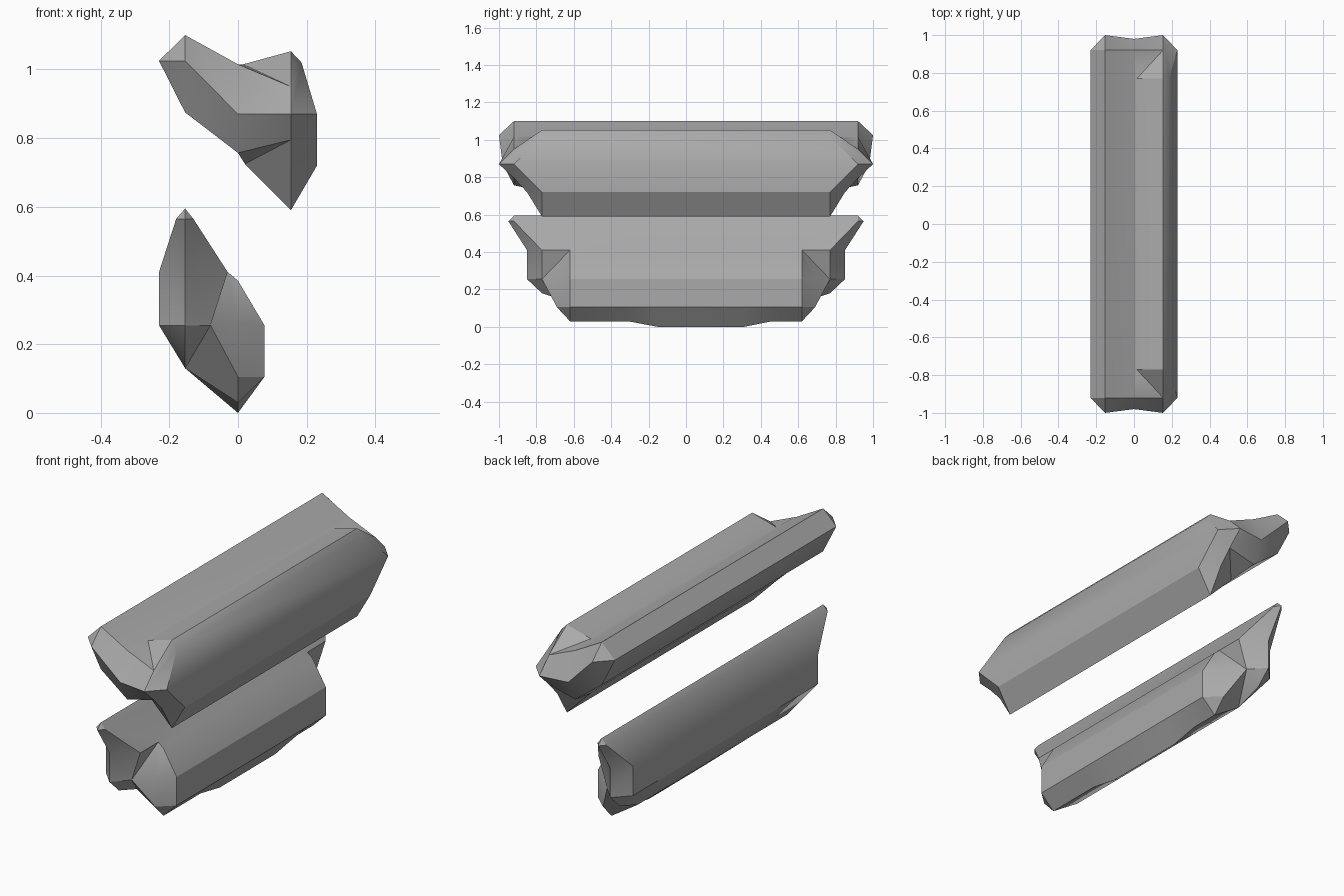
import bpy
import bmesh
import math

cube = bpy.data.objects.get("Cube")
if cube:
    bpy.data.objects.remove(cube)

grey = bpy.data.materials.new("plain_grey")
grey.use_nodes = True
colour = (0.4, 0.4, 0.4, 1)
grey.diffuse_color = colour
grey.node_tree.nodes["Principled BSDF"].inputs["Base Color"].default_value = colour


def make_bar(name, ring, tips, caps, dips=()):
    """Bar along y. ring: letter -> (x, z, half length) around the section;
    tips: points of each faceted end; caps: end faces spelled by letters;
    dips: (y, bottom z) stations where the keel letter k changes height."""
    bm = bmesh.new()
    ends = []
    for side in (-1, 1):
        points = {**ring, **tips}
        ends.append({n: bm.verts.new((x, side * y, z)) for n, (x, z, y) in points.items()})
    loops = [ends[0]]
    for y, z in dips:
        loops.append({n: bm.verts.new((p[0], y, z if n == "k" else p[1]))
                      for n, p in ring.items()})
    loops.append(ends[1])
    # long sides
    names = list(ring)
    for a, b in zip(loops, loops[1:]):
        for n, m in zip(names, names[1:] + names[:1]):
            bm.faces.new((a[n], a[m], b[m], b[n]))
    # faceted ends
    for end in ends:
        for word in caps.split():
            bm.faces.new([end[n] for n in word])
    bmesh.ops.recalc_face_normals(bm, faces=bm.faces)
    mesh = bpy.data.meshes.new(name)
    bm.to_mesh(mesh)
    bm.free()
    mesh.materials.append(grey)
    obj = bpy.data.objects.new(name, mesh)
    bpy.context.collection.objects.link(obj)
    bpy.ops.object.select_all(action="DESELECT")
    obj.select_set(True)
    bpy.context.view_layer.objects.active = obj
    bpy.ops.object.shade_smooth_by_angle(angle=math.radians(30))


# upper bar: sloping wing on the right, deep keel on the left
make_bar(
    "upper_bar",
    {"a": (-.23, 1.025, .92), "b": (-.154, 1.1, .92), "c": (0, 1.015, .92),
     "d": (.015, 1.015, .77), "e": (.154, 1.053, .77), "f": (.185, 1.02, .77),
     "g": (.23, .87, .92), "h": (.23, .72, .77), "i": (.154, .59, .77),
     "j": (.02, .725, .77), "l": (0, .757, .92), "m": (-.154, .875, .92)},
    {"A": (-.154, 1.025, 1), "B": (0, .87, .98), "C": (.154, .87, 1),
     "V": (.154, .95, .92), "W": (.154, .795, .92), "X": (.154, .72, .85)},
    "abA aAm bcBA mABl cVCB cdV deV efV fgCV BCWl lWj jWXi CgW ghXW Xhi",
)

# lower bar: tall fin on the right, shorter lobe on the left
make_bar(
    "lower_bar",
    {"a": (-.154, .595, .92), "b": (-.18, .565, .92), "c": (-.23, .41, .77),
     "d": (-.23, .255, .77), "e": (-.154, .13, .62), "k": (0, .03, .62),
     "f": (.077, .105, .62), "g": (.077, .255, .62), "h": (0, .385, .62),
     "i": (-.03, .41, .62), "j": (-.13, .565, .92)},
    {"U": (-.154, .565, .95), "P": (-.154, .41, .85), "Q": (-.154, .255, .85),
     "M": (-.154, .18, .77), "R": (-.08, .255, .77), "S": (-.03, .41, .77),
     "T": (0, .105, .69), "L": (0, .255, .69)},
    "abU aUj bcPU cdQP dMQ deM jUPS PQRS QMR MeR ekTR jSi SRi RLi RTL iLh hLg gLTf fTk",
    dips=((-.31, .03), (-.15, 0), (.31, 0), (.46, .03)),
)
